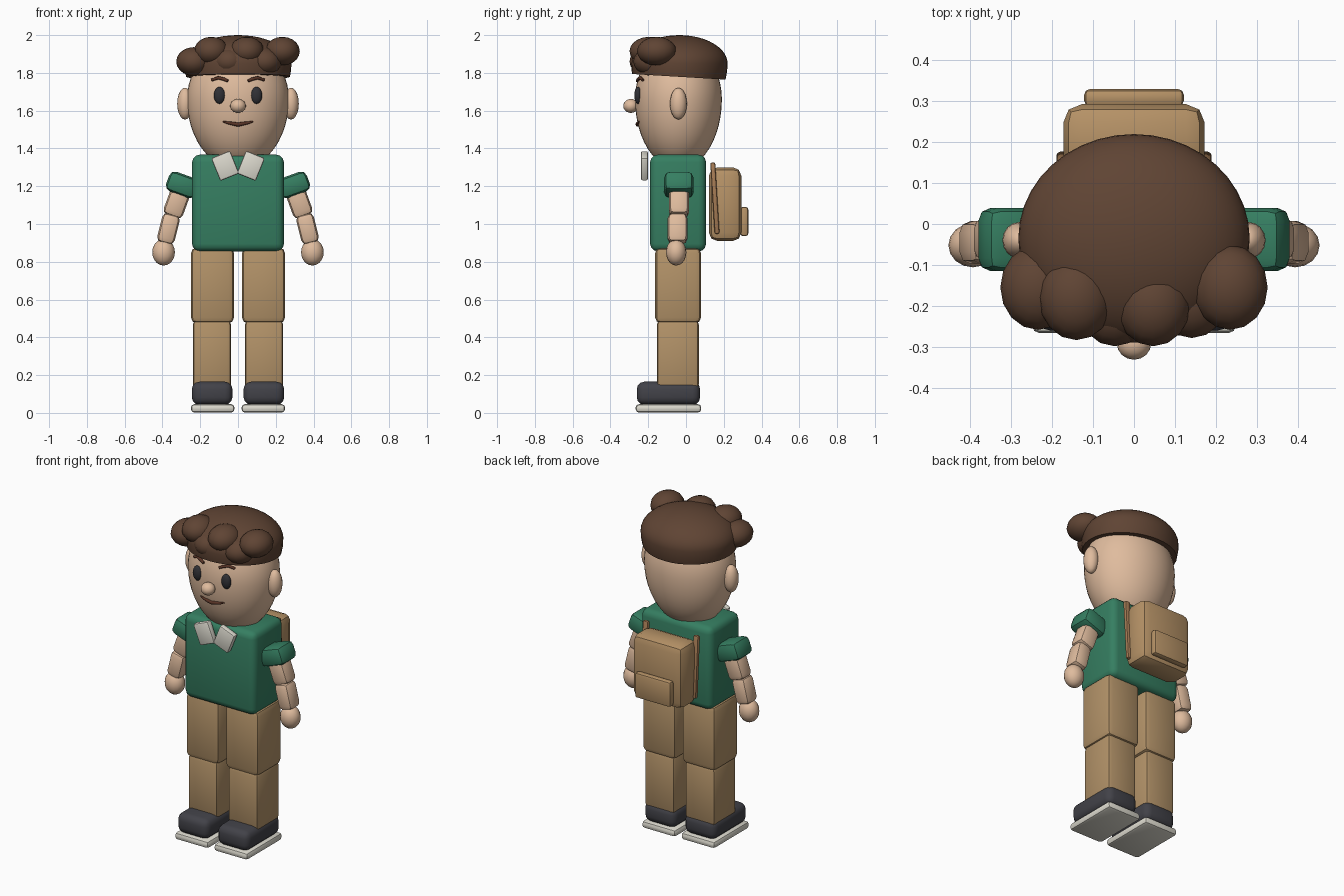
import bpy, bmesh, math
from mathutils import Matrix, Vector

if "Cube" in bpy.data.objects:
    bpy.data.objects.remove(bpy.data.objects["Cube"])


def mat(name, rgb):
    m = bpy.data.materials.new(name)
    m.diffuse_color = (*rgb, 1)
    m.use_nodes = True
    m.node_tree.nodes["Principled BSDF"].inputs["Base Color"].default_value = m.diffuse_color
    return m


SKIN = mat("skin", (0.74, 0.50, 0.34))
GREEN = mat("shirt green", (0.036, 0.21, 0.12))
TAN = mat("trouser tan", (0.45, 0.29, 0.14))
PACK = mat("pack canvas", (0.47, 0.29, 0.135))
STRAP = mat("strap brown", (0.38, 0.20, 0.09))
HAIR = mat("hair brown", (0.115, 0.058, 0.034))
SHOE = mat("shoe charcoal", (0.054, 0.054, 0.065))
CREAM = mat("cream", (0.72, 0.70, 0.62))
EYE = mat("eye dark", (0.03, 0.03, 0.036))
LIP = mat("mouth and brow brown", (0.10, 0.035, 0.02))


def finish(bm, name, m, smooth=35):
    bmesh.ops.recalc_face_normals(bm, faces=bm.faces)
    me = bpy.data.meshes.new(name)
    bm.to_mesh(me)
    bm.free()
    ob = bpy.data.objects.new(name, me)
    bpy.context.collection.objects.link(ob)
    me.materials.append(m)
    bpy.ops.object.select_all(action='DESELECT')
    ob.select_set(True)
    bpy.context.view_layer.objects.active = ob
    bpy.ops.object.shade_smooth_by_angle(angle=math.radians(smooth))
    return ob


def box(name, c, size, bevel, m, ry=0, rx=0, seg=2):
    """Rounded box, tilted by ry and rx degrees."""
    bm = bmesh.new()
    bmesh.ops.create_cube(bm, size=1, matrix=Matrix.Diagonal((*size, 1)))
    bmesh.ops.bevel(bm, geom=bm.edges[:], offset=bevel, segments=seg,
                    profile=0.5, affect='EDGES')
    bm.transform(Matrix.Translation(c)
                 @ Matrix.Rotation(math.radians(ry), 4, 'Y')
                 @ Matrix.Rotation(math.radians(rx), 4, 'X'))
    return finish(bm, name, m)


def ball(name, c, r, m, low=None, u=16, v=10, cut=None):
    """Ellipsoid; low = separate lower radius, cut = (point, normal) trimmed away."""
    bm = bmesh.new()
    bmesh.ops.create_uvsphere(bm, u_segments=u, v_segments=v, radius=1)
    for p in bm.verts:
        rz = low if (low and p.co.z < 0) else r[2]
        p.co = Vector((p.co.x * r[0], p.co.y * r[1], p.co.z * rz)) + Vector(c)
    if cut:
        bmesh.ops.bisect_plane(bm, geom=bm.verts[:] + bm.edges[:] + bm.faces[:],
                               plane_co=cut[0], plane_no=cut[1], clear_outer=True)
        bmesh.ops.holes_fill(bm, edges=[e for e in bm.edges if e.is_boundary])
    return finish(bm, name, m)


def face_y(x, z):
    """Front surface of the head."""
    return -0.04 - 0.23 * math.sqrt(1 - (x / 0.27) ** 2 - ((z - 1.66) / 0.37) ** 2)


def face_line(name, pts, depth, m):
    """Tube laid on the face through (x, z, thickness) points."""
    cu = bpy.data.curves.new(name, 'CURVE')
    cu.dimensions = '3D'
    cu.bevel_depth = depth
    cu.bevel_resolution = 2
    cu.use_fill_caps = True
    sp = cu.splines.new('POLY')
    sp.points.add(len(pts) - 1)
    for p, (x, z, t) in zip(sp.points, pts):
        p.co = (x, face_y(x, z) - 0.002, z, 1)
        p.radius = t
    cu.materials.append(m)
    bpy.context.collection.objects.link(bpy.data.objects.new(name, cu))


# torso and head
box("torso", (0, -0.042, 1.111), (0.486, 0.296, 0.512), 0.04, GREEN, seg=3)
ball("head", (0, -0.04, 1.66), (0.27, 0.23, 0.30), SKIN, low=0.37, u=40, v=24)
ball("nose", (0, -0.292, 1.625), (0.042, 0.04, 0.037), SKIN)
face_line("mouth", [(-0.08, 1.543, 0.4), (-0.055, 1.536, 0.8), (-0.025, 1.531, 1.1),
                    (0, 1.526, 1.2), (0.025, 1.531, 1.1), (0.055, 1.536, 0.8),
                    (0.08, 1.543, 0.4)], 0.009, LIP)

# hair cap with flat underside, and a zigzag fringe of curls
ball("hair_cap", (0, -0.035, 1.85), (0.283, 0.255, 0.15), HAIR, low=0.3, u=40, v=24,
     cut=((0, 0, 1.777), (0, -0.06, -1)))
for i, y in enumerate((-0.155, -0.18, -0.195, -0.195, -0.175, -0.155)):
    z = 1.915 if i % 2 else 1.86
    ball("curl", (-0.235 + 0.094 * i, y, z), (0.092, 0.104, 0.076), HAIR)

for s in (-1, 1):
    # face details
    ball("ear", (s * 0.28, -0.04, 1.637), (0.042, 0.045, 0.084), SKIN)
    ball("eye", (s * 0.098, -0.254, 1.681), (0.03, 0.02, 0.045), EYE)
    face_line("eyebrow", [(s * 0.053, 1.757, 0.8), (s * 0.075, 1.767, 1),
                          (s * 0.105, 1.774, 1), (s * 0.14, 1.762, 0.8)], 0.009, LIP)

    # collar flap and sleeve
    box("collar_flap", (s * 0.068, -0.22, 1.308), (0.108, 0.038, 0.13), 0.01, CREAM,
        ry=s * 22)
    box("sleeve", (s * 0.295, -0.038, 1.207), (0.165, 0.155, 0.11), 0.032, GREEN,
        ry=-s * 20)

    # arm
    box("upper_arm", (s * 0.32, -0.037, 1.125), (0.108, 0.104, 0.18), 0.028, SKIN,
        ry=-s * 20)
    box("forearm", (s * 0.368, -0.045, 0.975), (0.095, 0.104, 0.16), 0.028, SKIN,
        ry=-s * 14)
    ball("hand", (s * 0.394, -0.052, 0.85), (0.06, 0.054, 0.07), SKIN)

    # leg and shoe
    box("upper_leg", (s * 0.135, -0.042, 0.675), (0.228, 0.243, 0.40), 0.03, TAN)
    box("lower_leg", (s * 0.138, -0.043, 0.31), (0.202, 0.222, 0.36), 0.022, TAN)
    box("shoe", (s * 0.137, -0.093, 0.104), (0.215, 0.335, 0.122), 0.04, SHOE, seg=3)
    box("sole", (s * 0.134, -0.093, 0.024), (0.23, 0.347, 0.044), 0.017, CREAM)

    # backpack strap
    box("strap", (s * 0.172, 0.153, 1.137), (0.036, 0.026, 0.38), 0.01, STRAP, rx=3.5)

# backpack
box("backpack", (0, 0.207, 1.105), (0.346, 0.172, 0.39), 0.045, PACK)
box("backpack_pocket", (0, 0.309, 1.013), (0.244, 0.042, 0.155), 0.014, PACK)
